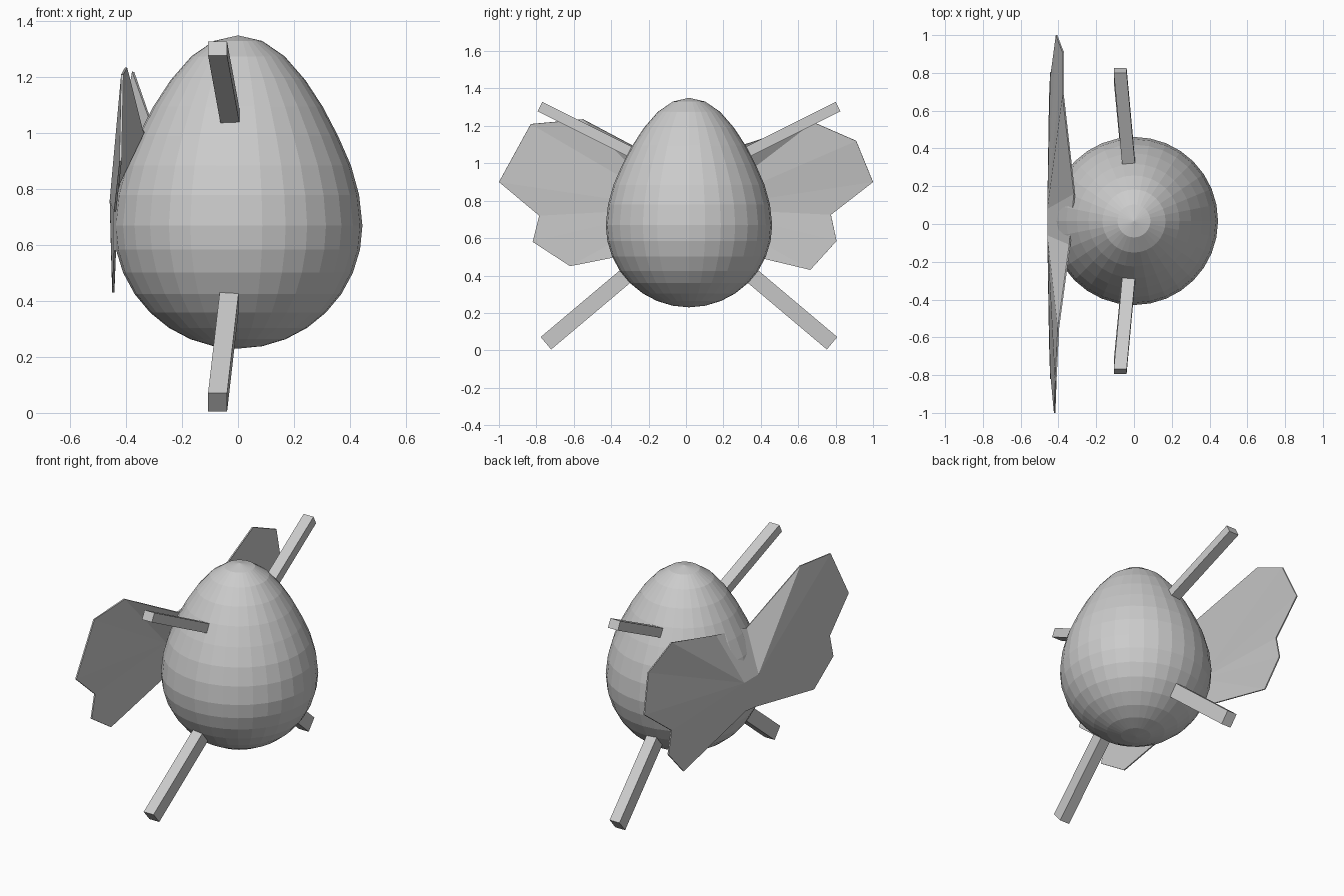
import bpy, math
from mathutils import Vector

if "Cube" in bpy.data.objects:
    bpy.data.objects.remove(bpy.data.objects["Cube"])

CY = 0.016  # body and limbs are centred slightly behind y = 0


def make(name, verts, faces):
    mesh = bpy.data.meshes.new(name)
    mesh.from_pydata(verts, [], faces)
    mesh.update()
    obj = bpy.data.objects.new(name, mesh)
    bpy.context.collection.objects.link(obj)
    return obj


# Egg-shaped body: lathe of (radius, z) rings, flat shaded
def body():
    n = 32
    prof = [(0.445 * math.cos(math.radians(11.25 * k)),
             0.67 - 0.44 * math.sin(math.radians(11.25 * k))) for k in range(7, -1, -1)]
    prof += [(0.433, 0.78), (0.404, 0.885), (0.358, 0.99), (0.303, 1.095),
             (0.241, 1.19), (0.167, 1.275), (0.087, 1.33)]
    verts = [(r * math.cos(2 * math.pi * i / n), CY + r * math.sin(2 * math.pi * i / n), z)
             for r, z in prof for i in range(n)]
    faces = [(j * n + i, j * n + (i + 1) % n, (j + 1) * n + (i + 1) % n, (j + 1) * n + i)
             for j in range(len(prof) - 1) for i in range(n)]
    bottom, top, last = len(verts), len(verts) + 1, (len(prof) - 1) * n
    verts += [(0, CY, 0.23), (0, CY, 1.35)]
    for i in range(n):
        faces.append(((i + 1) % n, i, bottom))
        faces.append((last + i, last + (i + 1) % n, top))
    make("egg_body", verts, faces)


# Square bar limb from inside the body out to its tip
def limb(name, inner, tip, thick, side):
    a, b = Vector(inner), Vector(tip)
    d = b - a
    n = Vector((0, -d.z, d.y)).normalized() * thick / 2
    w = Vector((0.034, 0, 0))
    pts = [p + s * w + t * n for p in (a, b) for s, t in ((-1, -1), (1, -1), (1, 1), (-1, 1))]
    verts = [(p.x, CY + side * p.y, p.z) for p in pts]
    faces = [(3, 2, 1, 0), (4, 5, 6, 7)] + [(i, (i + 1) % 4, (i + 1) % 4 + 4, i + 4) for i in range(4)]
    if side < 0:
        faces = [f[::-1] for f in faces]
    make(name, verts, faces)


# Thin wing pair: outlines fanned out from the middle of the back
def wings():
    hub = [(-0.455, -0.06, 0.76), (-0.455, 0.08, 0.76)]
    left = [(-0.34, -0.11, 1.0), (-0.40, -0.55, 1.235), (-0.414, -0.83, 1.21), (-0.42, -1.0, 0.9),
            (-0.44, -0.785, 0.72), (-0.44, -0.82, 0.58), (-0.446, -0.62, 0.45), (-0.45, -0.04, 0.565)]
    right = [(-0.315, 0.16, 1.05), (-0.375, 0.68, 1.22), (-0.375, 0.91, 1.12), (-0.41, 1.0, 0.9),
             (-0.44, 0.775, 0.725), (-0.44, 0.805, 0.585), (-0.446, 0.665, 0.43), (-0.45, 0.06, 0.575)]
    verts = hub + left + right
    faces = [(0, 2 + i, 3 + i) for i in range(7)] + [(1, 11 + i, 10 + i) for i in range(7)]
    # saddle joining the two wings against the back
    faces += [(2, 0, 1, 10), (0, 9, 17, 1)]
    obj = make("wings", verts, faces)
    mod = obj.modifiers.new("thickness", 'SOLIDIFY')
    mod.thickness = 0.008
    mod.offset = 0


body()
for side, label in ((-1, "front"), (1, "back")):
    limb("arm_" + label, (-0.023, 0.25, 1.03), (-0.073, 0.797, 1.303), 0.056, side)
    limb("leg_" + label, (-0.025, 0.27, 0.455), (-0.073, 0.765, 0.038), 0.087, side)
wings()
